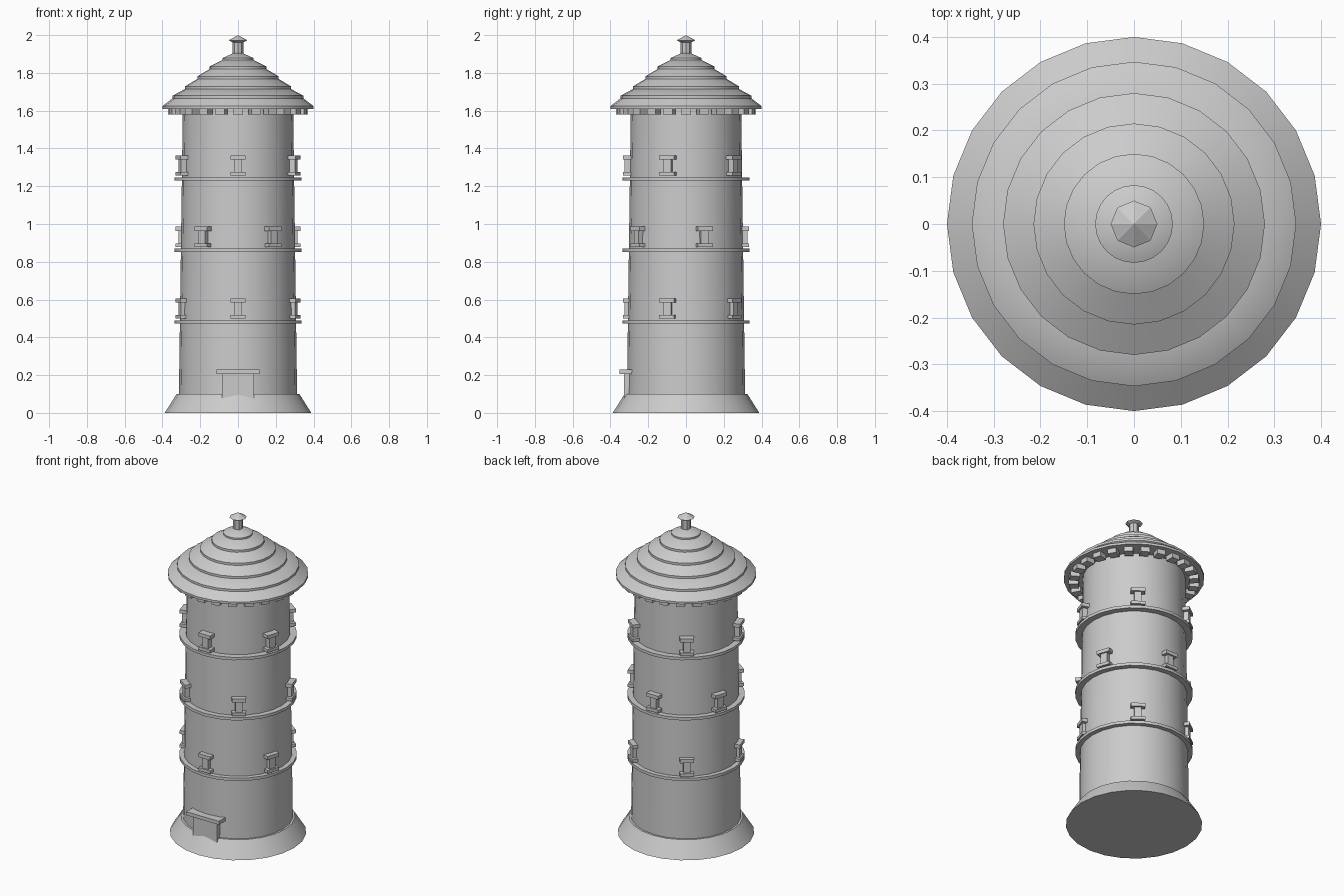
import bpy, bmesh, math
from mathutils import Matrix

if "Cube" in bpy.data.objects:
    bpy.data.objects.remove(bpy.data.objects["Cube"])

stone = bpy.data.materials.new("grey stone")
stone.diffuse_color = (0.6, 0.6, 0.6, 1)
stone.use_nodes = True
stone.node_tree.nodes["Principled BSDF"].inputs["Base Color"].default_value = stone.diffuse_color


def finish(bm, name, angle=None):
    bmesh.ops.recalc_face_normals(bm, faces=bm.faces)
    me = bpy.data.meshes.new(name)
    bm.to_mesh(me)
    bm.free()
    me.materials.append(stone)
    ob = bpy.data.objects.new(name, me)
    bpy.context.collection.objects.link(ob)
    if angle:
        bpy.ops.object.select_all(action='DESELECT')
        ob.select_set(True)
        bpy.context.view_layer.objects.active = ob
        bpy.ops.object.shade_smooth_by_angle(angle=math.radians(angle))
    return ob


def lathe(name, profile, sides=24, angle=30):
    """Turn (radius, z) points around z; the ends are capped."""
    bm = bmesh.new()
    rings = []
    for r, z in profile:
        if r == 0:
            rings.append([bm.verts.new((0, 0, z))] * sides)
        else:
            rings.append([bm.verts.new((r * math.cos(i * math.tau / sides),
                                        r * math.sin(i * math.tau / sides), z))
                          for i in range(sides)])
    for a, b in zip(rings, rings[1:]):
        for i in range(sides):
            j = (i + 1) % sides
            bm.faces.new(list(dict.fromkeys([a[i], a[j], b[j], b[i]])))
    for ring in (rings[0], rings[-1]):
        if ring[0] != ring[1]:
            bm.faces.new(ring)
    return finish(bm, name, angle)


def radial_boxes(name, boxes, angles):
    """Boxes (width, inner r, outer r, z0, z1) facing outward; angle 0 is the front."""
    bm = bmesh.new()
    for a in angles:
        turn = Matrix.Rotation(math.radians(a), 4, 'Z')
        for w, r0, r1, z0, z1 in boxes:
            m = (turn @ Matrix.Translation((0, -(r0 + r1) / 2, (z0 + z1) / 2))
                 @ Matrix.Diagonal((w, r1 - r0, z1 - z0, 1)))
            bmesh.ops.create_cube(bm, size=1, matrix=m)
    return finish(bm, name)


# Flared foot and tapering wall
lathe("foot", [(0.388, 0), (0.325, 0.1), (0.30, 0.1)])
lathe("wall", [(0.313, 0.09), (0.292, 1.62)])

# Floor bands, each with a row of five windows; the middle row is turned half a step
for k, (z, start) in enumerate([(0.472, 0), (0.852, 36), (1.229, 0)]):
    lathe(f"floor_band_{k + 1}", [(0.335, z), (0.335, z + 0.018)])
    radial_boxes(f"windows_{k + 1}", [
        (0.082, 0.27, 0.334, z + 0.027, z + 0.046),   # sill
        (0.042, 0.27, 0.325, z + 0.046, z + 0.114),   # shaft
        (0.082, 0.27, 0.334, z + 0.112, z + 0.134),   # lintel
    ], [start + 72 * i for i in range(5)])

# Door with its lintel
radial_boxes("door", [(0.168, 0.25, 0.328, 0.05, 0.207)], [0])
radial_boxes("door_lintel", [(0.226, 0.25, 0.352, 0.207, 0.229)], [0])

# Blocks under the eaves
radial_boxes("eave_blocks", [(0.052, 0.315, 0.37, 1.58, 1.612)],
             [15 * i for i in range(24)])

# Stepped roof: every tier has an upright rim, a slope and a narrow ledge
tiers = [(0.40, 1.61), (0.347, 1.665), (0.28, 1.715),
         (0.215, 1.768), (0.15, 1.82), (0.083, 1.868)]
profile = []
for (r, z), (r2, z2) in zip(tiers, tiers[1:]):
    profile += [(r, z), (r, z + 0.014), (r2, z2)]
profile += [tiers[-1], (0.083, 1.878), (0, 1.916)]
lathe("roof", profile)

# Finial
lathe("finial_neck", [(0.028, 1.89), (0.028, 1.965)], 8, None)
lathe("finial_cap", [(0.028, 1.962), (0.05, 1.972), (0, 2.0)], 8, None)
